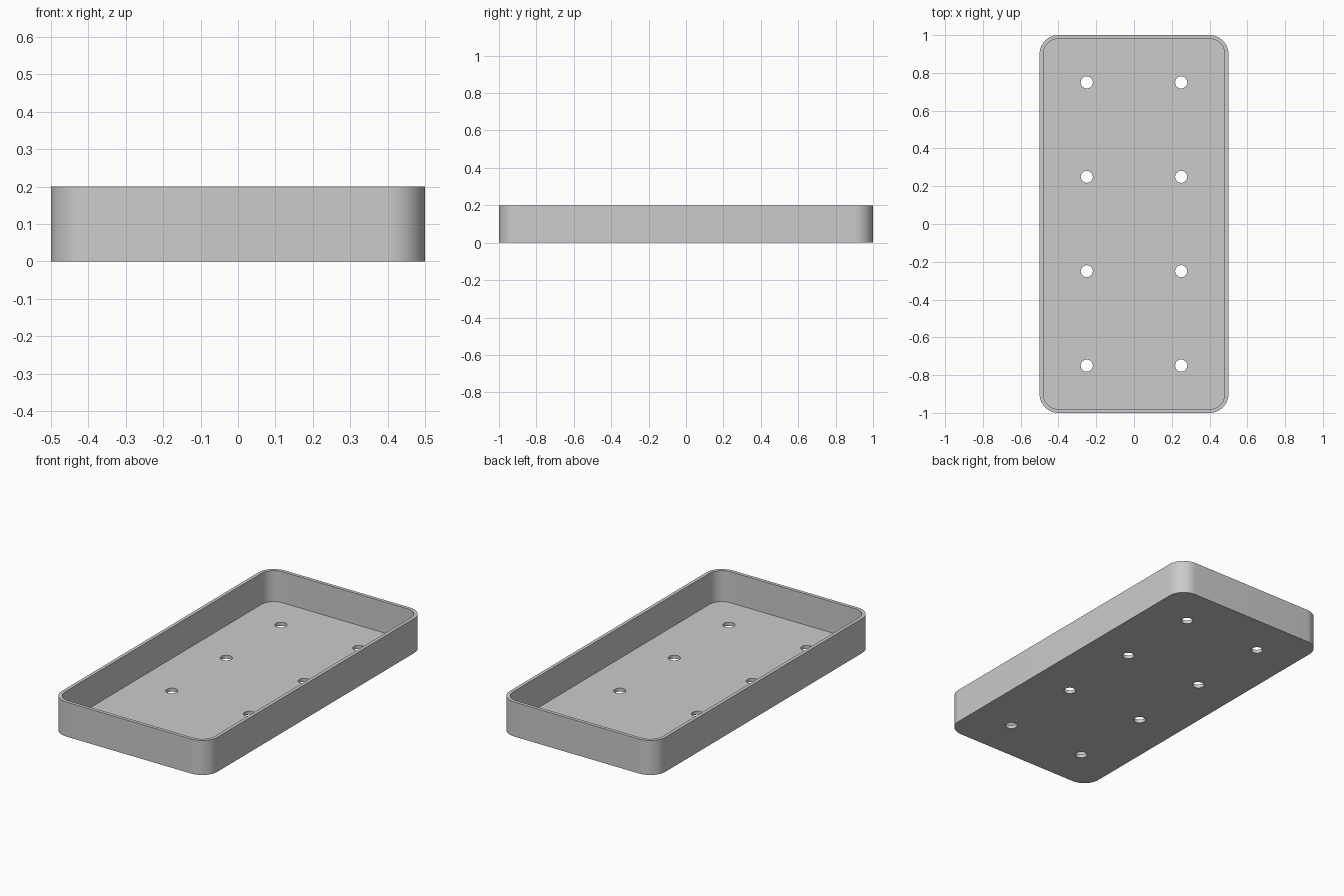
import bpy
import bmesh
from math import sin, cos, pi, radians

cube = bpy.data.objects.get("Cube")
if cube:
    bpy.data.objects.remove(cube, do_unlink=True)

LENGTH, WIDTH, HEIGHT = 2.0, 1.0, 0.2
WALL, FLOOR, CORNER = 0.02, 0.02, 0.1
HOLE_RADIUS = 0.032

grey = bpy.data.materials.new("plain grey")
grey.use_nodes = True
colour = (0.6, 0.6, 0.6, 1)
grey.diffuse_color = colour
grey.node_tree.nodes["Principled BSDF"].inputs["Base Color"].default_value = colour


def rounded_outline(width, length, radius, steps=16):
    """Counter-clockwise rectangle with quarter-circle corners."""
    points = []
    for quarter, (sx, sy) in enumerate([(1, 1), (-1, 1), (-1, -1), (1, -1)]):
        cx, cy = sx * (width / 2 - radius), sy * (length / 2 - radius)
        for i in range(steps + 1):
            a = (quarter + i / steps) * pi / 2
            points.append((cx + radius * cos(a), cy + radius * sin(a)))
    return points


def circle_outline(x, y, radius, steps=32):
    return [(x + radius * cos(2 * pi * i / steps), y + radius * sin(2 * pi * i / steps))
            for i in range(steps)]


def prisms(name, outlines, bottom, top):
    """One object made of upright prisms."""
    bm = bmesh.new()
    for outline in outlines:
        low = [bm.verts.new((x, y, bottom)) for x, y in outline]
        high = [bm.verts.new((x, y, top)) for x, y in outline]
        bm.faces.new(low[::-1])
        bm.faces.new(high)
        for i in range(len(low)):
            j = (i + 1) % len(low)
            bm.faces.new((low[i], low[j], high[j], high[i]))
    mesh = bpy.data.meshes.new(name)
    bm.to_mesh(mesh)
    bm.free()
    mesh.materials.append(grey)
    obj = bpy.data.objects.new(name, mesh)
    bpy.context.collection.objects.link(obj)
    return obj


# Outer block of the tray
tray = prisms("tray", [rounded_outline(WIDTH, LENGTH, CORNER)], 0, HEIGHT)

# Hollow inside, and two columns of four drain holes
hollow = prisms("hollow_cutter",
                [rounded_outline(WIDTH - 2 * WALL, LENGTH - 2 * WALL, CORNER - WALL)],
                FLOOR, HEIGHT + 0.1)
holes = prisms("drain_hole_cutter",
               [circle_outline(x, y, HOLE_RADIUS)
                for x in (-0.25, 0.25) for y in (-0.75, -0.25, 0.25, 0.75)],
               -0.1, HEIGHT / 2)

bpy.ops.object.select_all(action='DESELECT')
tray.select_set(True)
bpy.context.view_layer.objects.active = tray
for cutter in (hollow, holes):
    cut = tray.modifiers.new(cutter.name, 'BOOLEAN')
    cut.operation = 'DIFFERENCE'
    cut.solver = 'EXACT'
    cut.object = cutter
    bpy.ops.object.modifier_apply(modifier=cut.name)
    bpy.data.objects.remove(cutter, do_unlink=True)

# Smooth corners and hole walls, crisp rims
bpy.ops.object.shade_smooth_by_angle(angle=radians(30))
